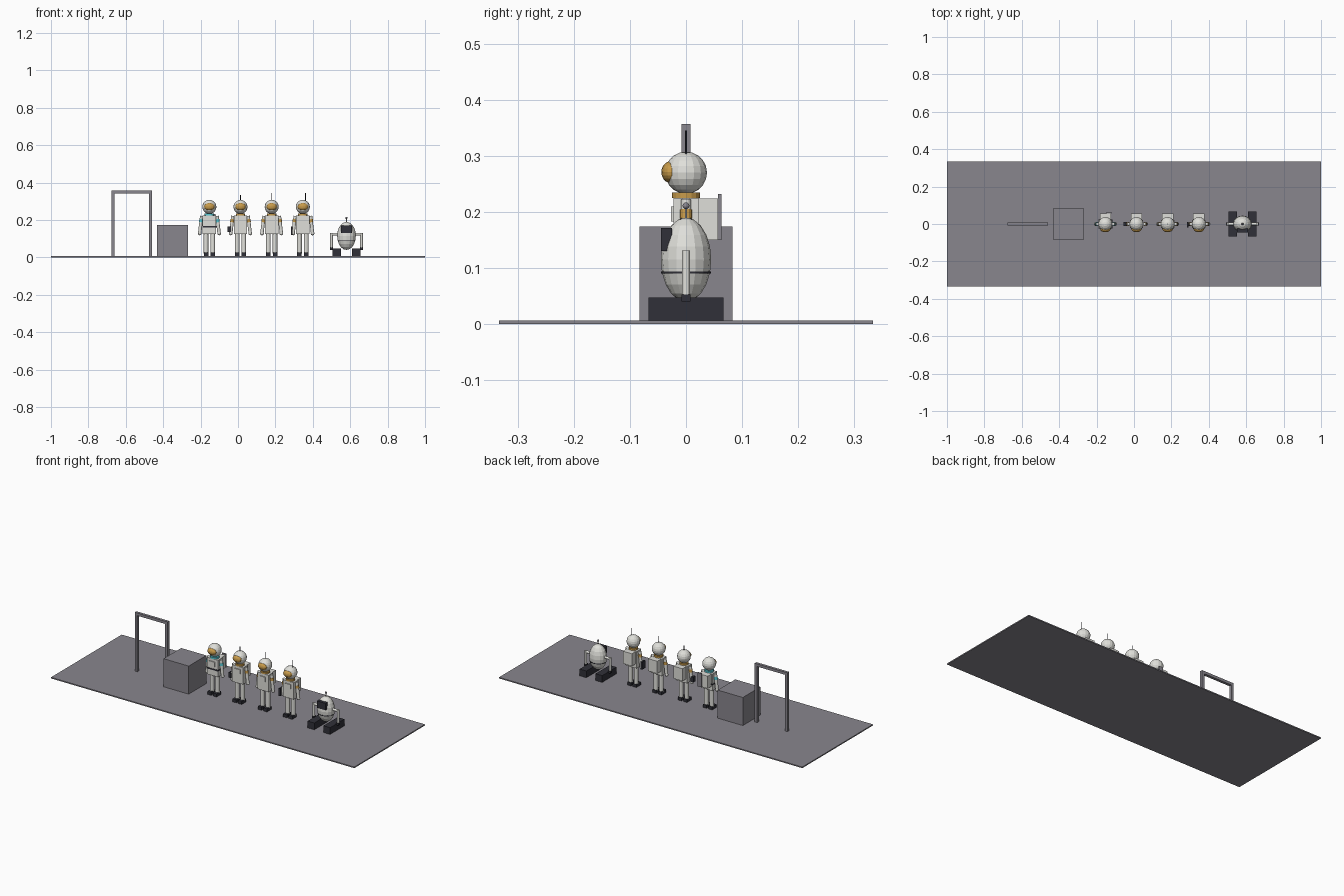
import bpy
import math
from mathutils import Vector

cube = bpy.data.objects.get("Cube")
if cube:
    bpy.data.objects.remove(cube, do_unlink=True)


def material(name, colour):
    m = bpy.data.materials.new(name)
    m.use_nodes = True
    m.diffuse_color = (*colour, 1)
    m.node_tree.nodes["Principled BSDF"].inputs["Base Color"].default_value = (*colour, 1)
    return m


GREY = material("warm grey", (0.25, 0.24, 0.27))
WHITE = material("suit white", (0.74, 0.74, 0.70))
DARK = material("dark rubber", (0.03, 0.03, 0.04))
GOLD = material("gold", (0.58, 0.33, 0.07))
CYAN = material("cyan", (0.10, 0.60, 0.68))
FLOOR = 0.0067


def finish(name, mat):
    ob = bpy.context.object
    ob.name = name
    ob.data.materials.append(mat)
    return ob


def box(name, mat, x, y, z):
    """Box from (low, high) pairs on each axis."""
    lo, hi = Vector((x[0], y[0], z[0])), Vector((x[1], y[1], z[1]))
    bpy.ops.mesh.primitive_cube_add(size=1, location=(lo + hi) / 2)
    ob = finish(name, mat)
    ob.scale = hi - lo
    return ob


def ball(name, mat, centre, radii, segments=16, rings=10):
    bpy.ops.mesh.primitive_uv_sphere_add(segments=segments, ring_count=rings,
                                         radius=1, location=centre)
    ob = finish(name, mat)
    ob.scale = radii
    return ob


def rod(name, mat, start, end, radius, sides=12):
    a, b = Vector(start), Vector(end)
    bpy.ops.mesh.primitive_cylinder_add(vertices=sides, radius=radius,
                                        depth=(b - a).length, location=(a + b) / 2)
    ob = finish(name, mat)
    ob.rotation_euler = (b - a).to_track_quat('Z', 'Y').to_euler()
    return ob


# Ground slab, crate and door frame
box("floor_slab", GREY, (-1, 1), (-0.333, 0.333), (0, FLOOR))
box("crate", GREY, (-0.433, -0.267), (-0.083, 0.083), (FLOOR, 0.174))
for x in (-0.667, -0.467):
    box("door_post", GREY, (x - 0.008, x + 0.008), (-0.008, 0.008), (FLOOR, 0.357))
box("door_lintel", GREY, (-0.675, -0.459), (-0.008, 0.008), (0.341, 0.357))


def astronaut(x, trim):
    # Body and packs
    box("torso", WHITE, (x - 0.036, x + 0.036), (-0.022, 0.022), (0.125, 0.225))
    box("chest_unit", WHITE, (x - 0.018, x + 0.018), (-0.027, -0.022), (0.183, 0.21))
    box("backpack", WHITE, (x - 0.03, x + 0.03), (0.022, 0.057), (0.15, 0.224))
    # Head
    rod("collar", trim, (x, 0, 0.225), (x, 0, 0.235), 0.025, 16)
    ball("helmet", WHITE, (x, 0, 0.27), (0.0375, 0.0375, 0.0375))
    ball("visor", GOLD, (x, -0.026, 0.271), (0.028, 0.018, 0.02))
    for s in (-1, 1):
        # Arms
        top, low = Vector((x + s * 0.041, 0, 0.222)), Vector((x + s * 0.052, 0, 0.128))
        rod("arm", WHITE, top, low, 0.009)
        rod("arm_band", trim, top.lerp(low, 0.19), top.lerp(low, 0.36), 0.0105)
        ball("hand", WHITE, low, (0.01, 0.01, 0.01), 12, 8)
        # Legs
        leg = x + s * 0.018
        rod("leg", WHITE, (leg, 0, 0.02), (leg, 0, 0.13), 0.0125)
        box("boot", DARK, (leg - 0.012, leg + 0.012), (-0.027, 0.015), (FLOOR, 0.025))


POSITIONS = [-0.153, 0.0133, 0.18, 0.3467]
for x in POSITIONS:
    astronaut(x, CYAN if x < -0.1 else GOLD)

# Individual equipment
first, second, third, fourth = POSITIONS
box("belt", DARK, (first - 0.038, first + 0.038), (-0.024, 0.024), (0.159, 0.167))
box("back_panel", GREY, (first + 0.006, first + 0.034), (0.057, 0.063), (0.15, 0.232))
box("hand_case", DARK, (second - 0.069, second - 0.051), (-0.01, 0.01), (0.135, 0.166))
box("hand_tablet", DARK, (fourth - 0.064, fourth - 0.054), (-0.02, 0.01), (0.12, 0.165))
for x, height in ((second, 0.333), (third, 0.345), (fourth + 0.014, 0.345)):
    rod("helmet_antenna", DARK, (x, 0, 0.29), (x, 0, height), 0.0016, 8)

# Robot body
rx = 0.58
ball("robot_body", WHITE, (rx, 0, 0.115), (0.05, 0.045, 0.075))
bpy.ops.mesh.primitive_cylinder_add(vertices=16, radius=1, depth=1, location=(rx, 0, 0.092))
finish("robot_belt", DARK).scale = (0.049, 0.0445, 0.004)
box("robot_screen", DARK, (rx - 0.029, rx + 0.029), (-0.045, -0.025), (0.13, 0.171))
rod("robot_antenna", WHITE, (rx, 0, 0.185), (rx, 0, 0.21), 0.002, 8)
ball("robot_antenna_tip", GREY, (rx, 0, 0.211), (0.006, 0.006, 0.006), 12, 8)

# Robot arms and tracks
for s in (-1, 1):
    out = rx + s * 0.08
    rod("robot_shoulder", WHITE, (rx + s * 0.035, 0, 0.124), (out, 0, 0.124), 0.007)
    rod("robot_arm", WHITE, (out, 0, 0.131), (out, 0, 0.053), 0.007)
    box("robot_hand", DARK, (out - 0.008, out + 0.008), (-0.008, 0.008), (0.04, 0.053))
    track = rx + s * 0.052
    box("robot_track", DARK, (track - 0.022, track + 0.022), (-0.067, 0.067), (FLOOR, 0.047))
